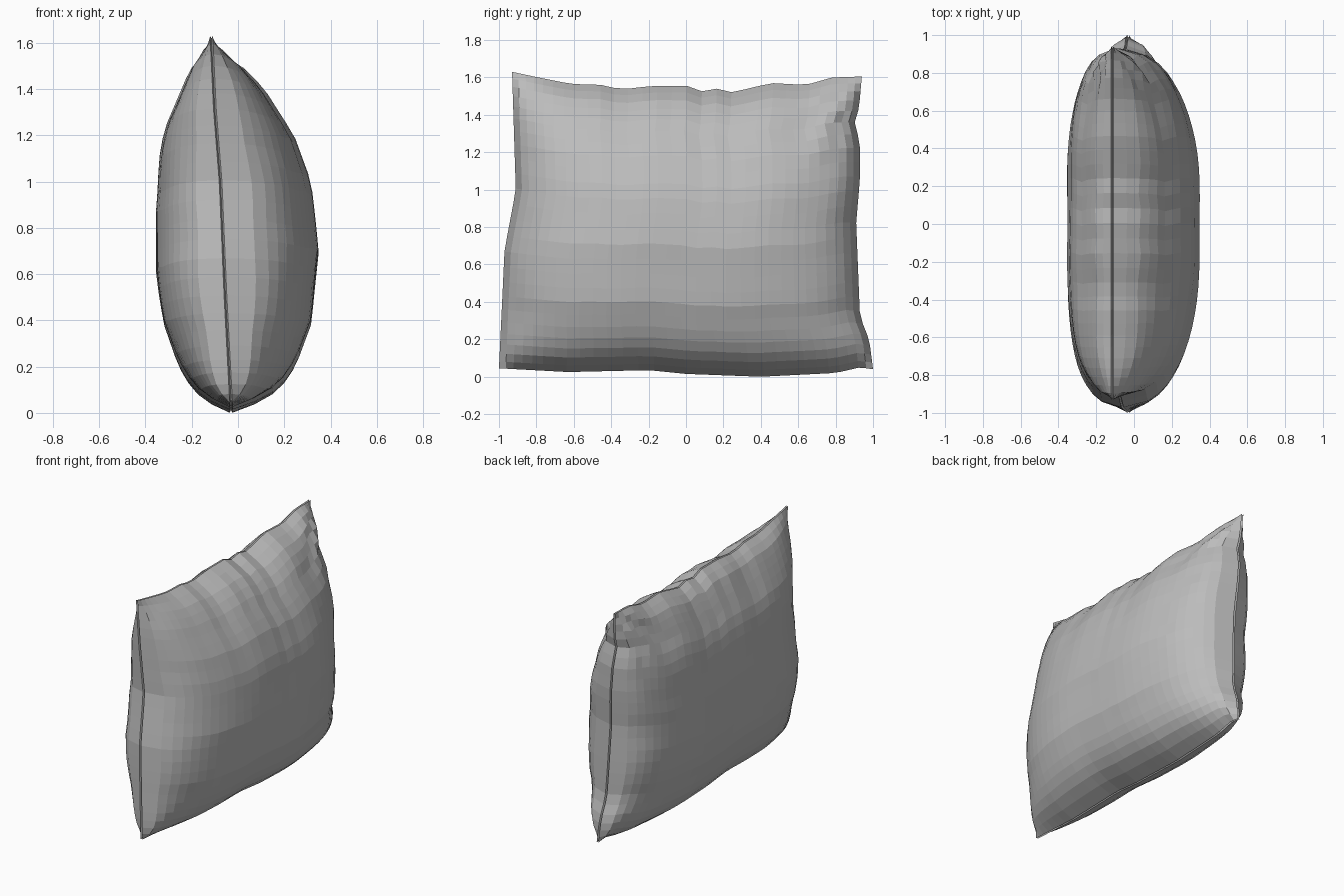
import bpy
import bmesh
import math

default_cube = bpy.data.objects.get("Cube")
if default_cube:
    bpy.data.objects.remove(default_cube, do_unlink=True)


def interpolate(points, value):
    """Piecewise linear lookup in a short list of (key, value) points."""
    for (a, fa), (b, fb) in zip(points, points[1:]):
        if value <= b:
            return fa + (fb - fa) * max(0, value - a) / (b - a)
    return points[-1][1]


def make_material(name, colour):
    material = bpy.data.materials.new(name)
    material.use_nodes = True
    material.diffuse_color = colour
    shader = material.node_tree.nodes["Principled BSDF"]
    shader.inputs["Base Color"].default_value = colour
    return material


# Outline of the sewn edge: top and bottom heights along the length
TOP = [(-1, 1.63), (-.85, 1.6), (-.66, 1.565), (-.48, 1.56), (-.38, 1.535), (-.2, 1.555),
       (0, 1.555), (.08, 1.525), (.17, 1.54), (.26, 1.52), (.48, 1.57), (.68, 1.56),
       (.83, 1.6), (1, 1.605)]
BOTTOM = [(-1, .045), (-.63, .025), (-.2, .035), (0, .015), (.4, 0), (.8, .02),
          (.93, .05), (1, .04)]
# Ends of the outline along the height
FRONT = [(0, -1), (.4, -.97), (.6, -.91), (.8, -.92), (1, -.93)]
BACK = [(0, 1), (.1, .98), (.18, .93), (.5, .91), (.65, .93), (.77, .93), (.85, .9),
        (.89, .925), (1, .94)]
# Lean of the seam and the bulge of each cushion face along the height
SEAM = [(0, -.03), (.3, -.055), (.6, -.075), (.8, -.1), (1, -.115)]
LEFT_BULGE = [(0, 0), (.03, .13), (.064, .21), (.13, .285), (.25, .365), (.45, .408),
              (.64, .385), (.77, .33), (.9, .21), (.96, .12), (1, 0)]
RIGHT_BULGE = [(0, 0), (.03, .1), (.064, .155), (.13, .21), (.25, .265), (.38, .286),
               (.55, .275), (.7, .245), (.78, .215), (.9, .125), (.96, .075), (1, 0)]


def wrinkles(u, v):
    """Gathers along the edges and folds fanning out of the upper back corner."""
    gathers = math.sin(u * 17 + 2 * math.sin(u * 5)) * v ** 8
    end_folds = math.sin(v * 24) * abs(u) ** 9
    reach = math.hypot(1 - u, 1.6 * (1 - v))
    fan = math.sin(11 * math.atan2(1 - v, 1.01 - u)) * math.exp(-reach / .25)
    soft = math.sin(u * 7 + v * 5) * math.cos(v * 9 - u * 3)
    return .011 * gathers + .012 * end_folds + .03 * fan + .003 * soft


def cushion_point(u, v, side, in_groove):
    """Point on one half; u runs along the length and v up the height."""
    bulge = LEFT_BULGE if side > 0 else RIGHT_BULGE
    power = 3 if side > 0 else 4
    fullness = math.sqrt(max(0, 1 - abs(u) ** power))
    rim = min(1, 12 * (1 - abs(u)), 16 * v, 16 * (1 - v))
    depth = interpolate(bulge, v) * fullness + max(0, rim) * wrinkles(u, v)
    x = interpolate(SEAM, v) + side * (0 if in_groove else .006 + max(0, depth))
    front, back = interpolate(FRONT, v), interpolate(BACK, v)
    low, high = interpolate(BOTTOM, u), interpolate(TOP, u)
    y = front + (back - front) * (u + 1) / 2
    z = low + (high - low) * v
    if in_groove:
        y, z = y * .986, .8 + (z - .8) * .986
    return x, y, z


def spaced(count):
    """Steps from -1 to 1, closer near the ends, with each end doubled for the groove."""
    steps = []
    for i in range(count + 1):
        t = 2 * i / count - 1
        steps.append(.5 * t + .5 * math.sin(t * math.pi / 2))
    return [-1] + steps + [1]


# Cushion cover: two bulging halves meeting in a sewn groove
columns, rows = spaced(30), spaced(24)
bm = bmesh.new()
for side in (1, -1):
    grid = []
    for i, u in enumerate(columns):
        line = []
        for j, row in enumerate(rows):
            in_groove = i in (0, len(columns) - 1) or j in (0, len(rows) - 1)
            line.append(bm.verts.new(cushion_point(u, (row + 1) / 2, side, in_groove)))
        grid.append(line)
    for first, second in zip(grid, grid[1:]):
        for j in range(len(rows) - 1):
            corners = [first[j], second[j], second[j + 1], first[j + 1]]
            bm.faces.new(corners if side > 0 else corners[::-1])
bmesh.ops.remove_doubles(bm, verts=bm.verts, dist=.0005)
bmesh.ops.recalc_face_normals(bm, faces=bm.faces)

mesh = bpy.data.meshes.new("pillow_cover")
bm.to_mesh(mesh)
bm.free()
mesh.materials.append(make_material("grey_fabric", (.5, .5, .5, 1)))
pillow = bpy.data.objects.new("pillow_cover", mesh)
bpy.context.collection.objects.link(pillow)
